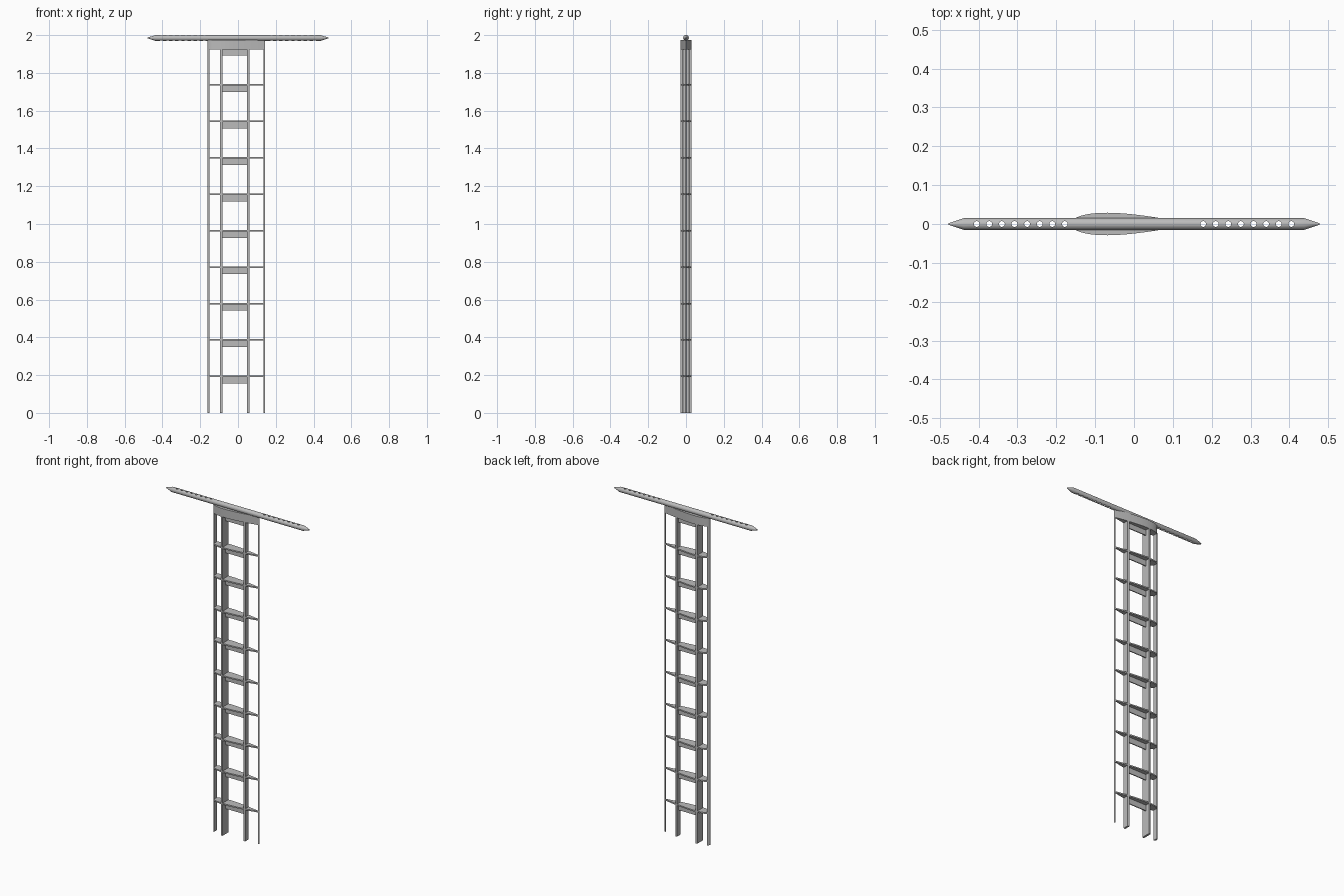
import bpy, bmesh, math

if "Cube" in bpy.data.objects:
    bpy.data.objects.remove(bpy.data.objects["Cube"])

grey = bpy.data.materials.new("metal grey")
grey.diffuse_color = (0.5, 0.5, 0.5, 1)
grey.use_nodes = True
grey.node_tree.nodes["Principled BSDF"].inputs["Base Color"].default_value = grey.diffuse_color

NOSE, CHORD, THICK = -0.162, 0.305, 0.19


def half(x):
    """Half thickness of the foil section at x."""
    t = min(max((x - NOSE) / CHORD, 0), 1)
    return 5 * THICK * CHORD * (0.2969 * math.sqrt(t) - 0.126 * t - 0.3516 * t**2
                                + 0.2843 * t**3 - 0.1015 * t**4)


def finish(name, bm):
    bmesh.ops.recalc_face_normals(bm, faces=bm.faces)
    mesh = bpy.data.meshes.new(name)
    bm.to_mesh(mesh)
    bm.free()
    mesh.materials.append(grey)
    ob = bpy.data.objects.new(name, mesh)
    bpy.context.collection.objects.link(ob)
    return ob


def smooth(ob):
    bpy.ops.object.select_all(action='DESELECT')
    ob.select_set(True)
    bpy.context.view_layer.objects.active = ob
    bpy.ops.object.shade_smooth_by_angle(angle=math.radians(30))


def foil_slice(name, x0, x1, z0, z1, n):
    """Upright prism cut from the foil between x0 and x1."""
    # points gather near the nose
    xs = [x0 + (x1 - x0) * (i / n) ** 1.7 for i in range(n + 1)]
    pts = [(x, half(x)) for x in xs] + [(x, -half(x)) for x in reversed(xs)]
    bm = bmesh.new()
    face = bm.faces.new([bm.verts.new((x, y, z0)) for x, y in pts])
    ext = bmesh.ops.extrude_face_region(bm, geom=[face])["geom"]
    bmesh.ops.translate(bm, vec=(0, 0, z1 - z0),
                        verts=[v for v in ext if isinstance(v, bmesh.types.BMVert)])
    bmesh.ops.remove_doubles(bm, verts=bm.verts, dist=1e-5)
    ob = finish(name, bm)
    smooth(ob)
    return ob


def box(name, x0, x1, y0, y1, z0, z1):
    bm = bmesh.new()
    bmesh.ops.create_cube(bm, size=1)
    for v in bm.verts:
        v.co = (x0 if v.co.x < 0 else x1, y0 if v.co.y < 0 else y1, z0 if v.co.z < 0 else z1)
    return finish(name, bm)


TAIL = NOSE + CHORD
STEP = 0.193

# Full-height members
foil_slice("leading_edge", NOSE, -0.151, 0, 1.93, 6)
foil_slice("front_spar", -0.095, -0.083, 0, 1.93, 2)
foil_slice("rear_spar", 0.048, 0.06, 0, 1.93, 2)
foil_slice("trailing_edge", 0.134, TAIL, 0, 1.93, 2)

# Ribs with a web plate hanging between the spars
for k in range(1, 11):
    z = k * STEP
    if k < 10:
        foil_slice("rib", NOSE, TAIL, z - 0.004, z + 0.004, 20)
    box("rib_web", -0.084, 0.049, -0.003, 0.003, z - 0.038, z)

# Solid cap on top of the mast
foil_slice("mast_cap", NOSE, TAIL, 1.924, 1.975, 24)

# Crossbar with tapered ends
SIDES, R, ZC = 32, 0.015, 1.985
bm = bmesh.new()
rings = []
for x, r in [(-0.478, 0.002), (-0.438, R), (0.438, R), (0.478, 0.002)]:
    rings.append([bm.verts.new((x, r * math.cos(a), ZC + r * math.sin(a)))
                  for a in (2 * math.pi * i / SIDES for i in range(SIDES))])
for a, b in zip(rings, rings[1:]):
    for i in range(SIDES):
        j = (i + 1) % SIDES
        bm.faces.new((a[i], a[j], b[j], b[i]))
bm.faces.new(rings[0])
bm.faces.new(rings[-1])
crossbar = finish("crossbar", bm)

# Drill the two rows of holes and the centre pin hole
bm = bmesh.new()


def drill(x, r, sideways=False):
    made = bmesh.ops.create_cone(bm, cap_ends=True, segments=16, radius1=r, radius2=r, depth=0.1)
    for v in made["verts"]:
        if sideways:
            v.co.y, v.co.z = v.co.z, v.co.y
        v.co.x += x
        v.co.z += ZC


for side in (-1, 1):
    for i in range(8):
        drill(side * (0.178 + i * 0.0324), 0.0075)
drill(0, 0.006, True)
cutter = finish("hole_cutter", bm)
cutter.hide_render = True
cutter.hide_viewport = True
mod = crossbar.modifiers.new("holes", 'BOOLEAN')
mod.operation = 'DIFFERENCE'
mod.solver = 'EXACT'
mod.object = cutter
bpy.context.view_layer.objects.active = crossbar
bpy.ops.object.modifier_apply(modifier=mod.name)
bpy.data.objects.remove(cutter)
smooth(crossbar)
